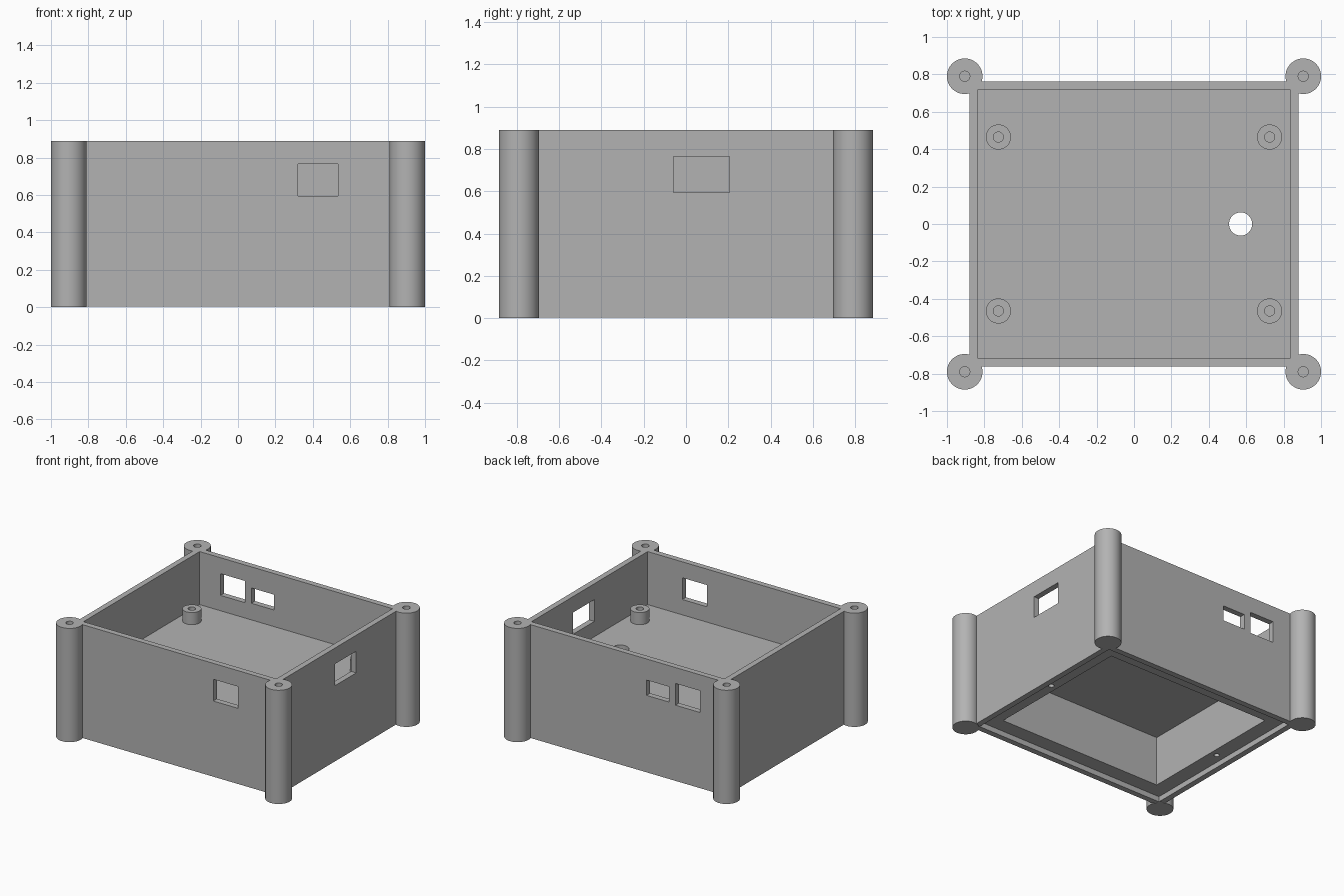
import bpy, bmesh, math
from mathutils import Matrix, Vector

cube = bpy.data.objects.get("Cube")
if cube:
    bpy.data.objects.remove(cube, do_unlink=True)

grey = bpy.data.materials.new("light_grey_plastic")
grey.use_nodes = True
grey.diffuse_color = (0.45, 0.45, 0.45, 1)
grey.node_tree.nodes["Principled BSDF"].inputs["Base Color"].default_value = (0.45, 0.45, 0.45, 1)

HEIGHT = 0.89
FLOOR = 0.475


def make(name, bm):
    bmesh.ops.recalc_face_normals(bm, faces=bm.faces)
    mesh = bpy.data.meshes.new(name)
    bm.to_mesh(mesh)
    bm.free()
    mesh.materials.append(grey)
    obj = bpy.data.objects.new(name, mesh)
    bpy.context.collection.objects.link(obj)
    return obj


def box(name, low, high):
    low, high = Vector(low), Vector(high)
    bm = bmesh.new()
    matrix = Matrix.Translation((low + high) / 2) @ Matrix.Diagonal((high - low).to_4d())
    bmesh.ops.create_cube(bm, size=1, matrix=matrix)
    return make(name, bm)


def centred_box(name, half_x, half_y, bottom, top):
    return box(name, (-half_x, -half_y, bottom), (half_x, half_y, top))


def cylinder(name, x, y, radius, bottom, top):
    bm = bmesh.new()
    bmesh.ops.create_cone(bm, cap_ends=True, segments=48, radius1=radius, radius2=radius,
                          depth=top - bottom,
                          matrix=Matrix.Translation((x, y, (bottom + top) / 2)))
    return make(name, bm)


def select(obj):
    bpy.ops.object.select_all(action='DESELECT')
    obj.select_set(True)
    bpy.context.view_layer.objects.active = obj


def smooth(obj):
    select(obj)
    bpy.ops.object.shade_smooth_by_angle(angle=math.radians(30))


def cut(target, cutter):
    cutter.hide_render = True
    mod = target.modifiers.new("cut", 'BOOLEAN')
    mod.operation, mod.solver, mod.object = 'DIFFERENCE', 'EXACT', cutter
    select(target)
    bpy.ops.object.modifier_apply(modifier=mod.name)
    bpy.data.objects.remove(cutter, do_unlink=True)


def bored_post(name, x, y, radius, bore, bottom, top, depth):
    # Revolve the half section of a post with a blind screw hole in its top
    profile = [(0, bottom), (radius, bottom), (radius, top),
               (bore, top), (bore, top - depth), (0, top - depth)]
    bm = bmesh.new()
    verts = [bm.verts.new((r, 0, z)) for r, z in profile]
    edges = [bm.edges.new(pair) for pair in zip(verts, verts[1:])]
    bmesh.ops.spin(bm, geom=verts + edges, cent=(0, 0, 0), axis=(0, 0, 1),
                   angle=math.tau, steps=64)
    bmesh.ops.remove_doubles(bm, verts=bm.verts, dist=0.0001)
    bmesh.ops.translate(bm, verts=bm.verts, vec=(x, y, 0))
    smooth(make(name, bm))


# Case body: open tray above, recess and lid lip below
body = centred_box("case_body", 0.88, 0.763, 0.003, HEIGHT)
cut(body, centred_box("tray_cutter", 0.835, 0.718, FLOOR, 1))
cut(body, centred_box("lip_cutter", 0.835, 0.718, -0.1, 0.045))
cut(body, centred_box("recess_cutter", 0.715, 0.6, -0.1, 0.435))

# Port windows in the front, side and back walls
cut(body, box("front_port_cutter", (0.32, -0.9, 0.595), (0.535, -0.6, 0.765)))
cut(body, box("side_port_cutter", (0.7, -0.06, 0.595), (1, 0.205, 0.765)))
cut(body, box("back_large_port_cutter", (-0.655, 0.6, 0.595), (-0.443, 0.9, 0.765)))
cut(body, box("back_small_port_cutter", (-0.387, 0.6, 0.605), (-0.192, 0.9, 0.725)))

# Cable hole through the floor and lid screw holes in the lip
cut(body, cylinder("cable_hole_cutter", 0.57, 0, 0.062, 0.3, 0.6))
for side in (-1, 1):
    cut(body, cylinder("lid_hole_cutter", side * 0.77, 0, 0.02, 0, 0.2))
smooth(body)

# Corner posts and board standoffs
for sx, x_name in ((-1, "right"), (1, "left")):
    for sy, y_name in ((-1, "front"), (1, "back")):
        place = f"{y_name}_{x_name}"
        bored_post(f"corner_post_{place}", sx * 0.905, sy * 0.79, 0.095, 0.027,
                   0, HEIGHT, 0.3)
        bored_post(f"standoff_{place}", sx * 0.725, sy * 0.465, 0.067, 0.027,
                   FLOOR - 0.02, 0.57, 0.09)
